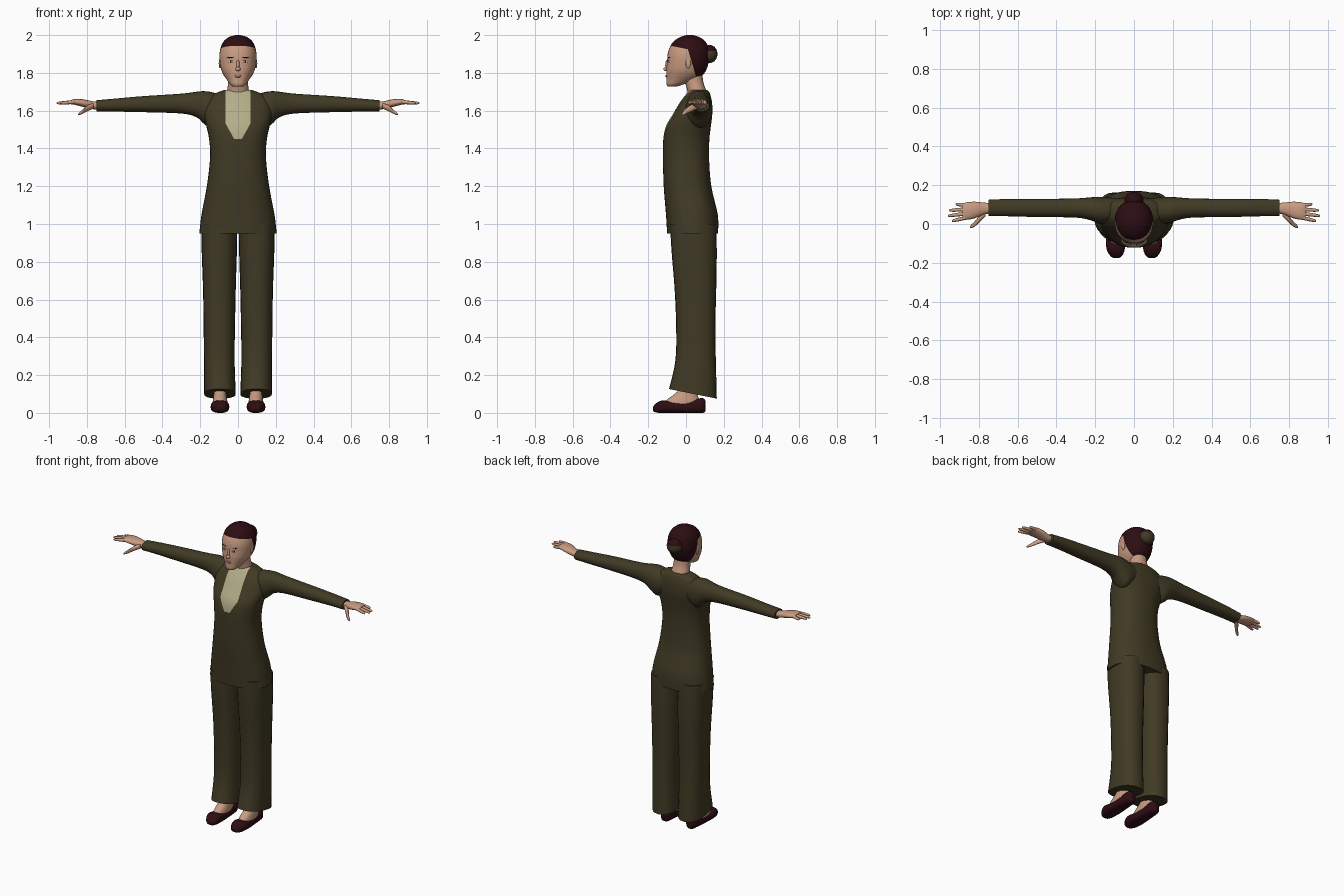
import bpy
import bmesh
from math import cos, sin, pi, copysign
from mathutils import Vector
from mathutils.bvhtree import BVHTree

default = bpy.data.objects.get("Cube")
if default:
    bpy.data.objects.remove(default, do_unlink=True)


def material(name, r, g, b):
    m = bpy.data.materials.new(name)
    m.use_nodes = True
    m.diffuse_color = (r, g, b, 1)
    shader = m.node_tree.nodes["Principled BSDF"]
    shader.inputs["Base Color"].default_value = (r, g, b, 1)
    shader.inputs["Roughness"].default_value = 0.8
    return m


OLIVE = material("olive_cloth", 0.052, 0.042, 0.018)
HAIR = material("dark_brown", 0.026, 0.004, 0.006)
SKIN = material("skin", 0.58, 0.33, 0.22)
SHIRT = material("cream_cloth", 0.45, 0.42, 0.25)
LIPS = material("lip_rose", 0.40, 0.17, 0.13)
WHITE = material("eye_white", 0.62, 0.58, 0.54)
parts = []


def finish(name, bm, mat, mirror=False):
    """Turn a bmesh into a named object, optionally mirrored across x."""
    bmesh.ops.recalc_face_normals(bm, faces=bm.faces)
    mesh = bpy.data.meshes.new(name)
    bm.to_mesh(mesh)
    bm.free()
    mesh.materials.append(mat)
    ob = bpy.data.objects.new(name, mesh)
    bpy.context.collection.objects.link(ob)
    if mirror:
        ob.modifiers.new("Mirror", 'MIRROR').use_mirror_merge = False
    parts.append(ob)
    return ob


def spline(keys, steps):
    """Smoothly interpolate rows of numbers."""
    rows = []
    for i in range(len(keys) - 1):
        quad = (keys[max(i - 1, 0)], keys[i], keys[i + 1],
                keys[min(i + 2, len(keys) - 1)])
        for s in range(steps):
            t = s / steps
            rows.append([b + t * (c - a) / 2 + t * t * (2 * a - 5 * b + 4 * c - d) / 2
                         + t ** 3 * (3 * b - a - 3 * c + d) / 2
                         for a, b, c, d in zip(*quad)])
    rows.append(list(keys[-1]))
    return rows


def loft(name, axis, keys, mat, mirror=False, sides=24, power=2.2, steps=4):
    """Skin rounded sections; each key is position, then low/high on the other two axes."""
    bm = bmesh.new()
    rings = []
    for t, a0, a1, b0, b1 in spline(keys, steps):
        ring = []
        for k in range(sides):
            ang = 2 * pi * k / sides
            c, s = cos(ang), sin(ang)
            a = (a0 + a1) / 2 + (a1 - a0) / 2 * copysign(abs(c) ** (2 / power), c)
            b = (b0 + b1) / 2 + (b1 - b0) / 2 * copysign(abs(s) ** (2 / power), s)
            co = {'x': (t, a, b), 'y': (a, t, b), 'z': (a, b, t)}[axis]
            ring.append(bm.verts.new(co))
        rings.append(ring)
    for low, high in zip(rings, rings[1:]):
        for k in range(sides):
            n = (k + 1) % sides
            bm.faces.new((low[k], low[n], high[n], high[k]))
    bm.faces.new(rings[0])
    bm.faces.new(rings[-1])
    return finish(name, bm, mat, mirror)


def centred(keys):
    return [(z, -w, w, y0, y1) for z, w, y0, y1 in keys]


def blob(name, loc, scale, mat, mirror=False, facing=None):
    """Ellipsoid, optionally turned so its front lies along a surface normal."""
    bm = bmesh.new()
    bmesh.ops.create_uvsphere(bm, u_segments=16, v_segments=10, radius=1)
    turn = facing.to_track_quat('-Y', 'Z') if facing else None
    for v in bm.verts:
        co = Vector(p * q for p, q in zip(v.co, scale))
        if turn:
            co.rotate(turn)
        v.co = co + Vector(loc)
    return finish(name, bm, mat, mirror)


def cut_and_paint(ob, planes, mat, rule):
    """Cut edges along planes, then colour the faces that satisfy the rule."""
    bm = bmesh.new()
    bm.from_mesh(ob.data)
    for co, no in planes:
        bmesh.ops.bisect_plane(bm, geom=bm.verts[:] + bm.edges[:] + bm.faces[:],
                               plane_co=co, plane_no=no, dist=1e-5)
    bm.to_mesh(ob.data)
    bm.free()
    ob.data.materials.append(mat)
    for p in ob.data.polygons:
        if rule(p.center, p.normal):
            p.material_index = 1


# Jacket body with a cream front panel
jacket = loft("jacket_body", 'z', centred([
    (.95, .205, -.10, .17), (1.05, .193, -.106, .168), (1.2, .165, -.118, .134),
    (1.35, .148, -.122, .122), (1.45, .153, -.12, .124), (1.52, .168, -.105, .132),
    (1.58, .18, -.07, .139), (1.64, .175, -.035, .138), (1.68, .145, -.005, .13),
    (1.7, .1, .01, .122), (1.71, .07, .02, .112)]), OLIVE, sides=40, power=2.3)
planes = [((0, 0, 1.45), (0, 0, 1))]
for s in (-1, 1):
    planes += [((s * .065, 0, 0), (1, 0, 0)), ((s * .02, 0, 1.45), (.08, 0, -s * .045))]
cut_and_paint(jacket, planes, SHIRT, lambda c, n:
              c.y < .05 and n.y < .1 and abs(c.x) < .065
              and c.z > 1.45 + max(0, abs(c.x) - .02) * .08 / .045)

# Sleeves
loft("sleeves", 'x', [
    (.08, .02, .13, 1.56, 1.68), (.14, 0, .139, 1.51, 1.698), (.18, .003, .14, 1.53, 1.703),
    (.22, .018, .138, 1.565, 1.7), (.3, .033, .132, 1.585, 1.69),
    (.5, .036, .129, 1.592, 1.677), (.65, .04, .129, 1.595, 1.664),
    (.75, .04, .125, 1.596, 1.655)], OLIVE, mirror=True)

# Hands: palm, four fingers, thumb
loft("palms", 'x', [
    (.73, .055, .108, 1.606, 1.645), (.77, .05, .11, 1.608, 1.65),
    (.82, .03, .115, 1.62, 1.66), (.86, .022, .112, 1.63, 1.662),
    (.885, .024, .106, 1.634, 1.656)], SKIN, mirror=True, sides=16)
for name, base, tip, reach in (("index", .033, .015, .94), ("middle", .054, .042, .96),
                               ("ring", .076, .07, .955), ("little", .097, .102, .92)):
    rows = []
    for f, r in ((0, .01), (.5, .0095), (.9, .007), (1, .002)):
        y = base + (tip - base) * f
        z = 1.646 - .006 * f
        rows.append((.865 + (reach - .865) * f, y - r, y + r, z - r, z + r))
    loft(name + "_fingers", 'x', rows, SKIN, mirror=True, sides=10, power=2, steps=3)
loft("thumbs", 'x', [
    (.765, .04, .08, 1.61, 1.64), (.795, .012, .048, 1.597, 1.63),
    (.82, -.012, .016, 1.584, 1.609), (.84, -.022, -.004, 1.576, 1.591),
    (.846, -.018, -.012, 1.577, 1.583)], SKIN, mirror=True, sides=10, power=2)

# Trouser legs with a hem that drops towards the heel
legs = loft("trouser_legs", 'z', [
    (.1, .012, .18, -.09, .163), (.28, .018, .18, -.056, .158), (.45, .016, .182, -.052, .155),
    (.65, .012, .185, -.06, .16), (.85, .006, .192, -.076, .163),
    (1, .003, .194, -.085, .16)], OLIVE, mirror=True, power=2.4)
for v in legs.data.vertices:
    v.co.z -= .2 * (v.co.y - .04) * max(0, 1 - (v.co.z - .1) / .15)

# Feet and low-cut shoes
loft("feet", 'z', [
    (.02, .06, .13, -.11, .06), (.05, .056, .134, -.115, .07), (.075, .058, .132, -.095, .068),
    (.1, .062, .128, -.06, .06), (.13, .063, .127, -.035, .058),
    (.2, .063, .127, -.03, .06)], SKIN, mirror=True)
loft("shoes", 'y', [
    (-.175, .077, .107, .012, .03), (-.165, .062, .122, .004, .045),
    (-.14, .05, .138, 0, .062), (-.11, .046, .144, 0, .066), (-.07, .047, .144, 0, .058),
    (0, .052, .138, 0, .06), (.06, .056, .134, 0, .075), (.09, .064, .126, 0, .078),
    (.103, .078, .112, .008, .065)], HAIR, mirror=True, power=2.6)

# Neck
loft("neck", 'z', centred([
    (1.62, .06, .02, .12), (1.7, .058, .008, .108), (1.75, .052, -.005, .092),
    (1.81, .05, -.02, .085)]), SKIN)

# Head with the hair cap cut along the hairline
head = loft("head", 'z', centred([
    (1.728, .026, -.097, -.05), (1.74, .042, -.104, -.01), (1.765, .06, -.104, .05),
    (1.79, .077, -.104, .09), (1.82, .09, -.104, .109), (1.86, .097, -.1, .121),
    (1.9, .098, -.097, .125), (1.94, .09, -.084, .118), (1.97, .073, -.062, .098),
    (1.99, .047, -.03, .07), (2, .014, .002, .036)]), SKIN, sides=32, power=2.15)
surface = BVHTree.FromPolygons([v.co.copy() for v in head.data.vertices],
                               [tuple(p.vertices) for p in head.data.polygons])
hairline = [(Vector((0, -.09, 1.945)), Vector((0, .2, 1))),
            (Vector((0, .01, 1.925)), Vector((0, 1, .3))),
            (Vector((0, 0, 1.778)), Vector((0, 0, 1)))]


def in_hair(c, n):
    front, back, nape = [(c - co).dot(no) > 0 for co, no in hairline]
    return nape and (front or back)


cut_and_paint(head, hairline, HAIR, in_hair)

# Hair bun with its lower part wrapped in cloth
bun = blob("hair_bun", (0, .125, 1.9), (.05, .042, .048), HAIR)
cut_and_paint(bun, [((0, 0, 1.915), (0, 0, 1))], OLIVE, lambda c, n: c.z < 1.915)


# Facial features seated on the head surface
def feature(name, x, z, scale, mat):
    hit, normal, _, _ = surface.ray_cast(Vector((x, -1, z)), Vector((0, 1, 0)))
    blob(name, hit, scale, mat, mirror=x > 0, facing=normal)


feature("eyes", .038, 1.86, (.016, .003, .006), WHITE)
feature("irises", .038, 1.86, (.006, .0045, .006), HAIR)
feature("eyebrows", .04, 1.882, (.019, .0025, .0025), HAIR)
feature("lips", 0, 1.783, (.02, .0045, .007), LIPS)
blob("nose_bridge", (0, -.1, 1.84), (.009, .01, .03), SKIN)
blob("nose_tip", (0, -.106, 1.82), (.014, .014, .011), SKIN)
blob("ears", (.095, .012, 1.85), (.007, .014, .026), SKIN, mirror=True)

# Smooth shading with sharp hems and cuffs
bpy.ops.object.select_all(action='DESELECT')
for ob in parts:
    ob.select_set(True)
bpy.context.view_layer.objects.active = parts[0]
bpy.ops.object.shade_smooth_by_angle(angle=pi / 3.5)
